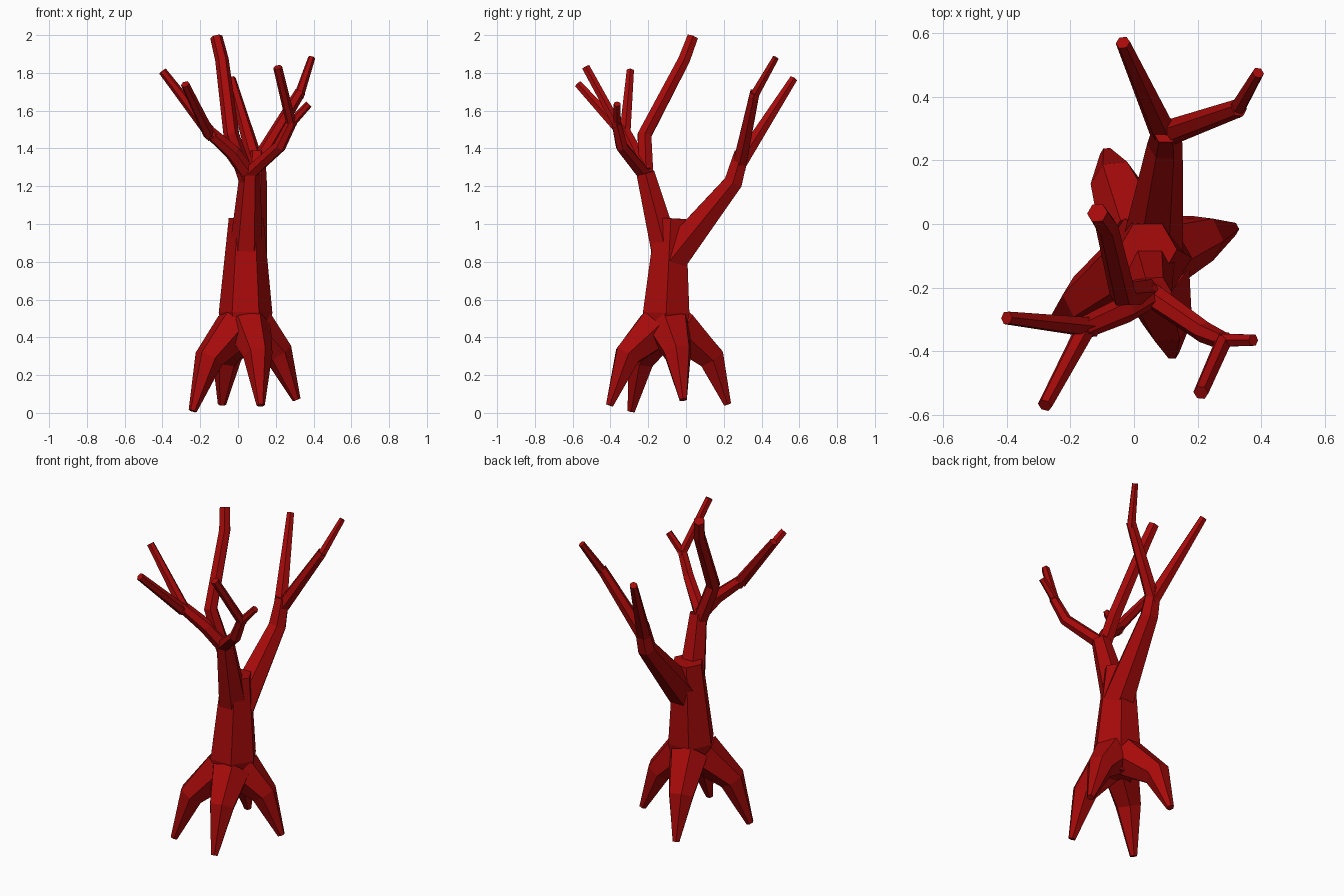
import bpy, bmesh, math
from mathutils import Vector

if "Cube" in bpy.data.objects:
    bpy.data.objects.remove(bpy.data.objects["Cube"])

bark = bpy.data.materials.new("dark_red_bark")
bark.use_nodes = True
colour = (0.38, 0.003, 0.003, 1)
bark.diffuse_color = colour
bark.node_tree.nodes["Principled BSDF"].inputs["Base Color"].default_value = colour


def limb(name, *points, sides=6):
    """Flat-faced tapering limb through (x, y, z, radius) points, capped at both ends."""
    bm = bmesh.new()
    pos = [Vector(p[:3]) for p in points]
    rings = []
    for i, p in enumerate(pos):
        tangent = Vector()
        if i > 0:
            tangent += (p - pos[i - 1]).normalized()
        if i < len(pos) - 1:
            tangent += (pos[i + 1] - p).normalized()
        tangent.normalize()
        u = Vector((1, 0, 0))
        u = (u - tangent * u.dot(tangent)).normalized()
        v = tangent.cross(u)
        ring = []
        for k in range(sides):
            a = math.tau * k / sides
            ring.append(bm.verts.new(p + points[i][3] * (u * math.cos(a) + v * math.sin(a))))
        rings.append(ring)
    for low, high in zip(rings, rings[1:]):
        for k in range(sides):
            n = (k + 1) % sides
            bm.faces.new((low[k], low[n], high[n], high[k]))
    bm.faces.new(rings[0][::-1])
    bm.faces.new(rings[-1])
    bmesh.ops.recalc_face_normals(bm, faces=bm.faces)
    mesh = bpy.data.meshes.new(name)
    bm.to_mesh(mesh)
    bm.free()
    mesh.materials.append(bark)
    obj = bpy.data.objects.new(name, mesh)
    bpy.context.collection.objects.link(obj)


# Trunk
limb("trunk", (0.04, -0.105, 0.34, 0.1), (0.04, -0.105, 0.53, 0.142), (0.043, -0.08, 1.03, 0.092))

# Roots: broad where they leave the trunk, over a knee and down to a narrow tip
roots = {
    "front_right": ((-0.155, -0.235, 0.285), (-0.24, -0.29, 0.01)),
    "front_left": ((0.105, -0.31, 0.305), (0.12, -0.405, 0.04)),
    "left": ((0.215, -0.045, 0.315), (0.31, -0.015, 0.07)),
    "back_right": ((-0.06, 0.135, 0.29), (-0.085, 0.22, 0.045)),
}
core = Vector((0.04, -0.105, 0.45))
for side, (knee, tip) in roots.items():
    start = core.lerp(Vector((knee[0], knee[1], 0.45)), 0.25)
    limb(side + "_root", (*start, 0.12), (*knee, 0.078), (*tip, 0.022))

# Front bough and its three branches
limb("front_bough", (0.04, -0.1, 0.83, 0.09), (0.064, -0.215, 1.27, 0.055))
limb("tall_branch", (0.05, -0.21, 1.23, 0.045), (-0.035, -0.22, 1.47, 0.042),
     (-0.085, -0.01, 1.87, 0.036), (-0.115, 0.035, 1.99, 0.033))
limb("right_branch", (0.05, -0.22, 1.27, 0.045), (-0.03, -0.27, 1.38, 0.042),
     (-0.165, -0.33, 1.5, 0.034))
limb("right_outer_twig", (-0.13, -0.325, 1.46, 0.034), (-0.4, -0.295, 1.81, 0.022))
limb("right_front_twig", (-0.15, -0.325, 1.47, 0.033), (-0.28, -0.57, 1.74, 0.023))
limb("left_branch", (0.05, -0.22, 1.26, 0.04), (0.22, -0.34, 1.41, 0.034),
     (0.285, -0.37, 1.54, 0.028))
limb("left_front_twig", (0.285, -0.36, 1.52, 0.027), (0.21, -0.53, 1.83, 0.024))
limb("left_outer_twig", (0.27, -0.365, 1.52, 0.024), (0.375, -0.365, 1.635, 0.02))

# Back bough and its two branches
limb("back_bough", (0.055, -0.09, 0.8, 0.1), (0.097, 0.25, 1.22, 0.056),
     (0.1, 0.295, 1.38, 0.044))
limb("back_right_branch", (0.1, 0.27, 1.3, 0.045), (-0.035, 0.57, 1.77, 0.023))
limb("back_left_branch", (0.09, 0.28, 1.3, 0.042), (0.33, 0.365, 1.7, 0.029))
limb("back_left_twig", (0.32, 0.355, 1.67, 0.027), (0.39, 0.475, 1.88, 0.019))
